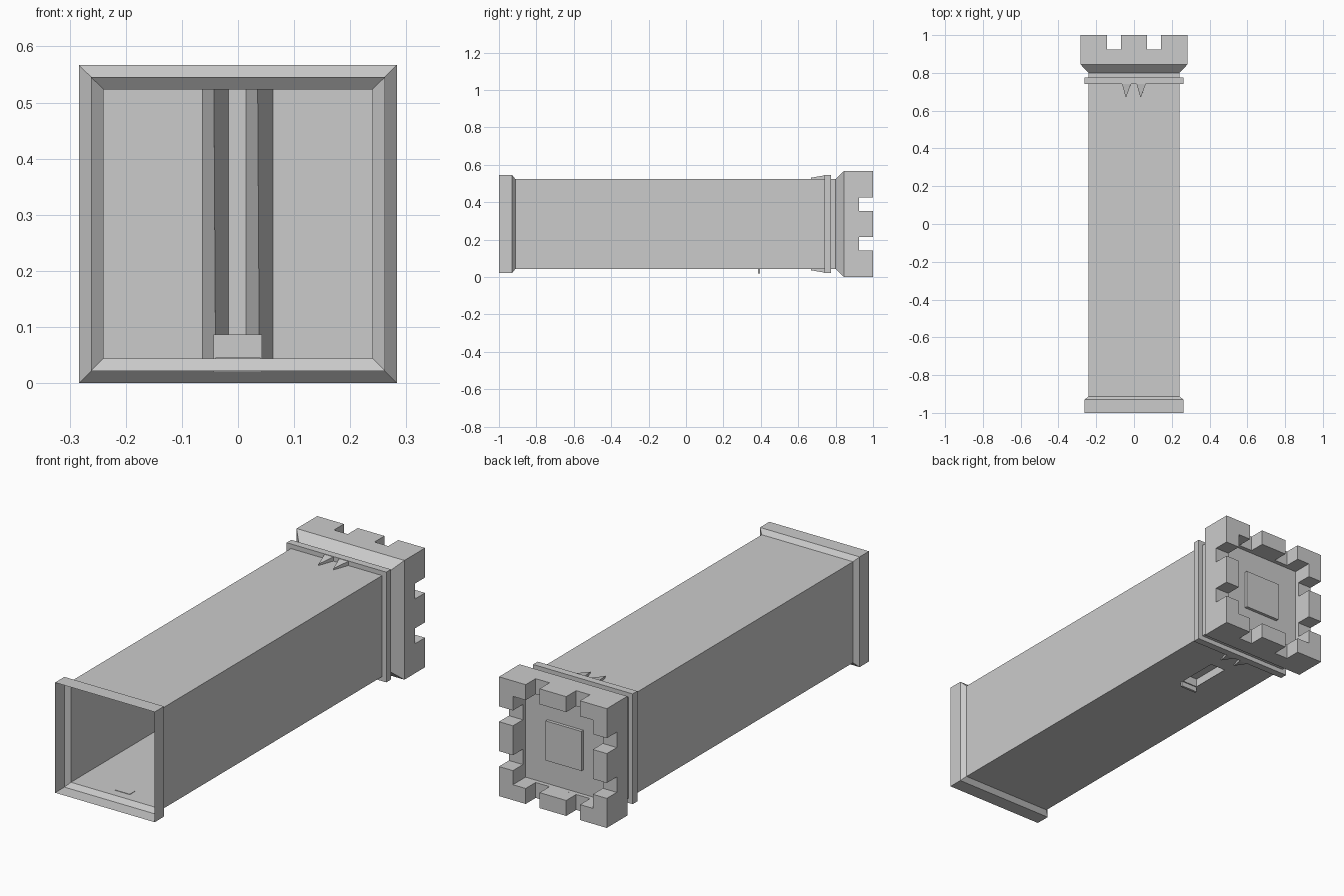
import bpy, bmesh
from mathutils import Matrix, Vector

cube = bpy.data.objects.get("Cube")
if cube:
    bpy.data.objects.remove(cube)

CZ = 0.2835      # height of the long axis
HEAD = 0.2835    # half width of the battlement
WALL = 0.24      # half width of the shaft
RIM = 0.262      # half width of the collars

stone = bpy.data.materials.new("grey stone")
stone.use_nodes = True
stone.diffuse_color = (0.6, 0.6, 0.6, 1)
stone.node_tree.nodes["Principled BSDF"].inputs["Base Color"].default_value = (0.6, 0.6, 0.6, 1)


def finish(name, bm, recalc=True):
    if recalc:
        bmesh.ops.recalc_face_normals(bm, faces=bm.faces[:])
    mesh = bpy.data.meshes.new(name)
    bm.to_mesh(mesh)
    bm.free()
    mesh.materials.append(stone)
    obj = bpy.data.objects.new(name, mesh)
    bpy.context.collection.objects.link(obj)
    return obj


def square_loft(rings, cap_start=False, cap_end=False):
    """Square sections along y, each given as (half width, y)."""
    bm = bmesh.new()
    loops = [[bm.verts.new((sx * h, y, CZ + sz * h))
              for sx, sz in ((-1, -1), (1, -1), (1, 1), (-1, 1))] for h, y in rings]
    for a, b in zip(loops, loops[1:]):
        for i in range(4):
            j = (i + 1) % 4
            bm.faces.new((a[i], a[j], b[j], b[i]))
    if cap_start:
        bm.faces.new(loops[0][::-1])
    if cap_end:
        bm.faces.new(loops[-1])
    return bm


def prism(name, outline, y0, y1, turn=0):
    """Outline in x and z about the axis, extruded along y, in quarter turns."""
    bm = bmesh.new()
    face = bm.faces.new([bm.verts.new((x, y0, z)) for x, z in outline])
    new = bmesh.ops.extrude_face_region(bm, geom=[face])["geom"]
    bmesh.ops.translate(bm, vec=(0, y1 - y0, 0),
                        verts=[v for v in new if isinstance(v, bmesh.types.BMVert)])
    quarter = Matrix(((0, 0, 1), (0, 1, 0), (-1, 0, 0)))
    for v in bm.verts:
        for _ in range(turn):
            v.co = quarter @ v.co
        v.co.z += CZ
    return finish(name, bm)


def box(name, lo, hi, open_bottom=False):
    bm = bmesh.new()
    lo, hi = Vector(lo), Vector(hi)
    bmesh.ops.create_cube(bm, size=1)
    for v in bm.verts:
        v.co = (lo + hi) / 2 + v.co * (hi - lo)
    if open_bottom:
        low = [f for f in bm.faces if f.normal.z < -0.9]
        bmesh.ops.delete(bm, geom=low, context="FACES_ONLY")
    return finish(name, bm)


# Hollow shaft with a flared open mouth and a slot cut in the underside
shaft = square_loft([(RIM, -1), (RIM, -0.93), (WALL, -0.912), (WALL, 0.74)])
bmesh.ops.recalc_face_normals(shaft, faces=shaft.faces[:])


def underside():
    return [f for f in shaft.faces if abs(f.normal.z) > 0.9
            and f.calc_center_median().z < 0.1 and f.calc_center_median().y > -0.9]


for co, no in (((-0.04, 0, 0), (1, 0, 0)), ((0.04, 0, 0), (1, 0, 0)),
               ((0, 0.4, 0), (0, 1, 0)), ((0, 0.6, 0), (0, 1, 0))):
    faces = underside()
    geom = faces + list({e for f in faces for e in f.edges}) + list({v for f in faces for v in f.verts})
    bmesh.ops.bisect_plane(shaft, geom=geom, plane_co=co, plane_no=no)
slot = [f for f in underside()
        if abs(f.calc_center_median().x) < 0.03 and 0.4 < f.calc_center_median().y < 0.6]
bmesh.ops.delete(shaft, geom=slot, context="FACES")
finish("shaft", shaft, recalc=False)

# Slot housing, catch and inner floor plate
FLOOR = CZ - WALL
box("slot_housing", (-0.044, 0.395, FLOOR), (0.043, 0.605, 0.087), open_bottom=True)
box("slot_catch", (-0.044, 0.384, 0.02), (0.043, 0.395, FLOOR))
box("floor_plate", (-0.04, -0.87, FLOOR), (0.04, -0.83, FLOOR + 0.002))

# Collar, closing the inside of the shaft, and the neck behind it
finish("collar", square_loft([(RIM, 0.74), (RIM, 0.775)], True, True))
finish("neck", square_loft([(WALL, 0.775), (WALL, 0.80)]))

# Two pointed ribs in front of the collar
for side, left, tip_top, tip_low, right in (("right", -0.063, -0.043, -0.04, -0.017),
                                            ("left", 0.014, 0.035, 0.038, 0.062)):
    bm = bmesh.new()
    ends = [[bm.verts.new(p) for p in ((left, 0.74, CZ + s * 0.26),
                                      (tip, 0.667, CZ + s * 0.247),
                                      (right, 0.74, CZ + s * 0.26))]
            for s, tip in ((-1, tip_low), (1, tip_top))]
    for end in ends:
        bm.faces.new(end)
    for i in range(3):
        j = (i + 1) % 3
        bm.faces.new((ends[0][i], ends[0][j], ends[1][j], ends[1][i]))
    finish(side + "_rib", bm)

# Battlement body with a sunken roof
INNER, NOTCH = 0.21, 0.925
finish("battlement", square_loft([(WALL, 0.80), (HEAD, 0.845), (HEAD, NOTCH),
                                  (INNER, NOTCH), (INNER, 0.905)], True, True))

# Corner and middle merlons on each side
GAP, MID = 0.143, 0.07
corner = [(GAP, HEAD), (HEAD, HEAD), (HEAD, GAP), (INNER, GAP), (INNER, INNER), (GAP, INNER)]
middle = [(-MID, INNER), (MID, INNER), (MID, HEAD), (-MID, HEAD)]
for k in range(4):
    prism("corner_merlon_%d" % (k + 1), corner, NOTCH, 1, k)
    prism("middle_merlon_%d" % (k + 1), middle, NOTCH, 1, k)

# Trapdoor on the roof
finish("trapdoor", square_loft([(0.094, 0.905), (0.094, 0.92)], True, True))
